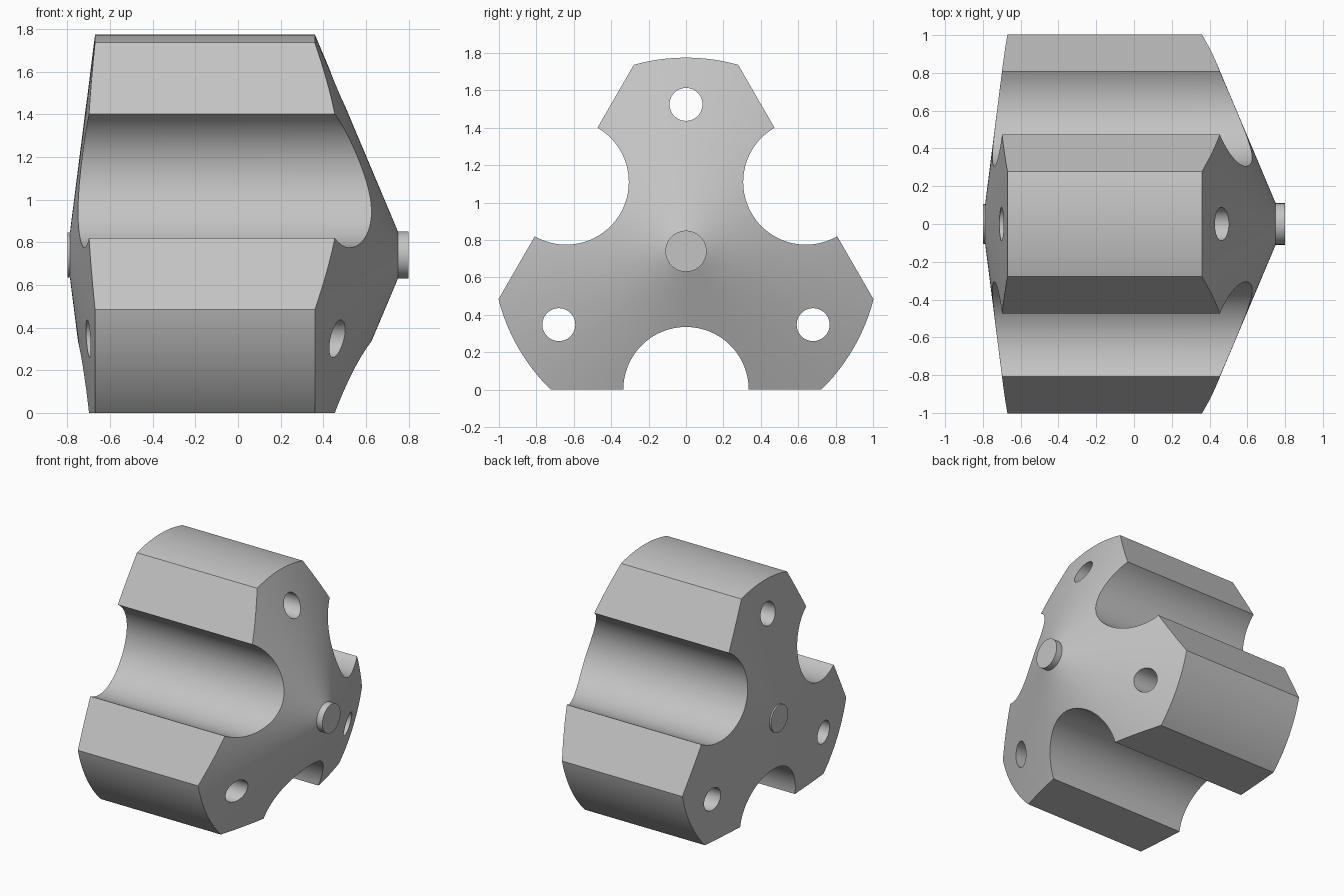
import bpy, bmesh, math
from mathutils import Matrix, Vector

if "Cube" in bpy.data.objects:
    bpy.data.objects.remove(bpy.data.objects["Cube"])

AXIS_Z = 0.74          # height of the turning axis, also the distance to the flats
OUTER_R = 1.035
GROOVE_R = 0.335
HOLE_R, HOLE_DIST = 0.088, 0.785

grey = bpy.data.materials.new("plain grey")
grey.use_nodes = True
colour = (0.55, 0.55, 0.55, 1)
grey.diffuse_color = colour
grey.node_tree.nodes["Principled BSDF"].inputs["Base Color"].default_value = colour


def add_object(name, bm):
    bmesh.ops.recalc_face_normals(bm, faces=bm.faces)
    mesh = bpy.data.meshes.new(name)
    bm.to_mesh(mesh)
    bm.free()
    mesh.materials.append(grey)
    obj = bpy.data.objects.new(name, mesh)
    bpy.context.collection.objects.link(obj)
    obj.location.z = AXIS_Z
    return obj


def radial(angle, distance):
    return Vector((0, math.sin(angle), math.cos(angle))) * distance


# Turned body: cones at both ends, each with a short round boss
profile = [(-0.80, 0), (-0.80, 0.105), (-0.788, 0.105), (-0.67, OUTER_R),
           (0.36, OUTER_R), (0.75, 0.11), (0.80, 0.11), (0.80, 0)]
bm = bmesh.new()
verts = [bm.verts.new((x, 0, r)) for x, r in profile]
edges = [bm.edges.new(pair) for pair in zip(verts, verts[1:])]
bmesh.ops.spin(bm, geom=verts + edges, cent=(0, 0, 0), axis=(1, 0, 0),
               angle=math.tau, steps=144, use_merge=True)
bmesh.ops.remove_doubles(bm, verts=bm.verts, dist=1e-5)

# Three flats, one of them underneath
thirds = [math.tau * i / 3 for i in range(3)]
for turn in thirds:
    normal = radial(turn + math.pi, 1)
    cut = bmesh.ops.bisect_plane(bm, geom=bm.verts[:] + bm.edges[:] + bm.faces[:],
                                 plane_co=normal * AXIS_Z, plane_no=normal, clear_outer=True)
    rim = [g for g in cut["geom_cut"] if isinstance(g, bmesh.types.BMEdge)]
    bmesh.ops.contextual_create(bm, geom=rim)
body = add_object("three_lobed_body", bm)

# Grooves centred on the flats, and a through hole in each lobe
bm = bmesh.new()
for turn in thirds:
    for centre, radius, sides in ((radial(turn + math.pi, AXIS_Z), GROOVE_R, 96),
                                  (radial(turn, HOLE_DIST), HOLE_R, 48)):
        place = Matrix.Translation(centre) @ Matrix.Rotation(math.pi / 2, 4, 'Y')
        bmesh.ops.create_cone(bm, cap_ends=True, segments=sides, radius1=radius,
                              radius2=radius, depth=2, matrix=place)
cutter = add_object("groove_and_hole_cutter", bm)
cutter.hide_render = True

boolean = body.modifiers.new("grooves and holes", 'BOOLEAN')
boolean.operation = 'DIFFERENCE'
boolean.solver = 'EXACT'
boolean.object = cutter

bpy.ops.object.select_all(action='DESELECT')
body.select_set(True)
bpy.context.view_layer.objects.active = body
bpy.ops.object.modifier_apply(modifier=boolean.name)
bpy.data.objects.remove(cutter)
bpy.ops.object.shade_smooth_by_angle(angle=math.radians(20))
